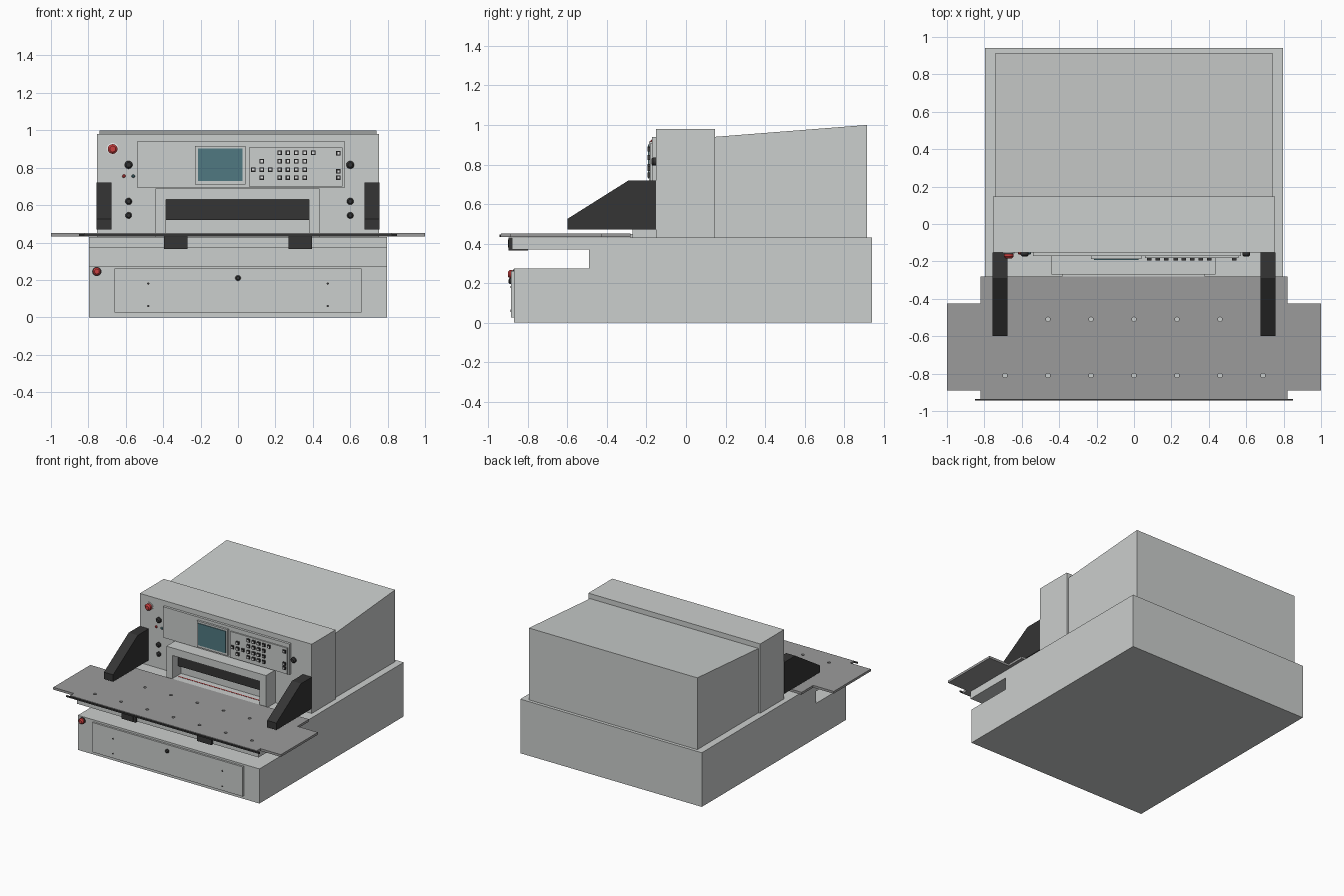
import bpy, bmesh, math
from mathutils import Matrix, Vector

if "Cube" in bpy.data.objects:
    bpy.data.objects.remove(bpy.data.objects["Cube"], do_unlink=True)


def material(name, r, g, b):
    m = bpy.data.materials.new(name)
    m.use_nodes = True
    m.diffuse_color = (r, g, b, 1)
    m.node_tree.nodes["Principled BSDF"].inputs["Base Color"].default_value = (r, g, b, 1)
    return m


body = material("pale grey paint", 0.6, 0.62, 0.61)
steel = material("table grey", 0.33, 0.33, 0.33)
black = material("black", 0.035, 0.035, 0.035)
red = material("red", 0.6, 0.05, 0.05)
teal = material("screen teal", 0.08, 0.19, 0.22)
white = material("key white", 0.8, 0.8, 0.8)


def finish(name, bm, mat):
    bmesh.ops.recalc_face_normals(bm, faces=bm.faces)
    mesh = bpy.data.meshes.new(name)
    bm.to_mesh(mesh)
    bm.free()
    mesh.materials.append(mat)
    ob = bpy.data.objects.new(name, mesh)
    bpy.context.collection.objects.link(ob)
    return ob


def add_box(bm, x, y, z):
    size = Matrix.Diagonal((x[1] - x[0], y[1] - y[0], z[1] - z[0], 1))
    mid = Matrix.Translation((sum(x) / 2, sum(y) / 2, sum(z) / 2))
    bmesh.ops.create_cube(bm, size=1, matrix=mid @ size)


def box(name, x, y, z, mat):
    bm = bmesh.new()
    add_box(bm, x, y, z)
    return finish(name, bm, mat)


def prism(name, points, axis, lo, hi, mat):
    """Extrude an outline along x, y or z."""
    place = {"x": lambda a, b: (lo, a, b), "y": lambda a, b: (a, lo, b),
             "z": lambda a, b: (a, b, lo)}[axis]
    bm = bmesh.new()
    face = bm.faces.new([bm.verts.new(place(a, b)) for a, b in points])
    out = bmesh.ops.extrude_face_region(bm, geom=[face])
    step = Vector([(hi - lo) * (axis == c) for c in "xyz"])
    bmesh.ops.translate(bm, vec=step, verts=[v for v in out["geom"] if isinstance(v, bmesh.types.BMVert)])
    return finish(name, bm, mat)


def smooth(ob):
    bpy.ops.object.select_all(action="DESELECT")
    ob.select_set(True)
    bpy.context.view_layer.objects.active = ob
    bpy.ops.object.shade_smooth_by_angle()


def button(name, x, z, r, back, front, mat):
    """Round button with a chamfered front, pointing at -y."""
    bm = bmesh.new()
    turn = Matrix.Rotation(math.pi / 2, 4, "X")
    split = back + (front - back) * 0.6
    for a, b, r1, r2 in ((back, split, r, r), (split, front, r, r * 0.6)):
        at = Matrix.Translation((x, (a + b) / 2, z))
        bmesh.ops.create_cone(bm, cap_ends=True, segments=20, radius1=r1, radius2=r2,
                              depth=a - b, matrix=at @ turn)
    smooth(finish(name, bm, mat))


# Base with the slot under the table
prism("base", [(-0.87, 0), (0.94, 0), (0.94, 0.43), (-0.88, 0.43), (-0.88, 0.37),
               (-0.49, 0.37), (-0.49, 0.275), (-0.87, 0.275)], "x", -0.797, 0.797, body)
box("access_panel", (-0.66, 0.66), (-0.885, -0.87), (0.025, 0.26), body)
button("panel_lock", 0, 0.21, 0.015, -0.885, -0.897, black)
for x in (-0.48, 0.48):
    for z in (0.06, 0.18):
        button("panel_screw", x, z, 0.006, -0.885, -0.888, black)
button("base_stop_ring", -0.755, 0.245, 0.025, -0.87, -0.878, black)
button("base_stop_button", -0.755, 0.245, 0.021, -0.878, -0.9, red)

# Rear hood and front column
prism("rear_hood", [(0.145, 0.43), (0.915, 0.43), (0.915, 1.0), (0.145, 0.94)], "x", -0.74, 0.74, body)
box("column", (-0.755, 0.755), (-0.153, 0.147), (0.43, 0.98), body)

# Work table with drilled holes
half = [(0.82, -0.935), (0.82, -0.89), (1, -0.89), (1, -0.425), (0.82, -0.425), (0.82, -0.28)]
outline = half + [(-x, y) for x, y in reversed(half)]
table = prism("table", outline, "z", 0.432, 0.45, steel)
bm = bmesh.new()
for y, n in ((-0.51, 2), (-0.81, 3)):
    for i in range(-n, n + 1):
        bmesh.ops.create_cone(bm, cap_ends=True, segments=12, radius1=0.012, radius2=0.012,
                              depth=0.1, matrix=Matrix.Translation((i * 0.23, y, 0.44)))
drill = finish("hole_cutter", bm, steel)
drill.hide_render = True
cut = table.modifiers.new("holes", "BOOLEAN")
cut.operation, cut.solver, cut.object = "DIFFERENCE", "EXACT", drill
bpy.ops.object.select_all(action="DESELECT")
table.select_set(True)
bpy.context.view_layer.objects.active = table
bpy.ops.object.modifier_apply(modifier="holes")
bpy.data.objects.remove(drill, do_unlink=True)
box("table_front_strip", (-0.85, 0.85), (-0.943, -0.935), (0.434, 0.446), black)

# Hand switches below the table and side guards beside it
for side, s in (("right", -1), ("left", 1)):
    x = sorted((s * 0.27, s * 0.395))
    box(side + "_hand_switch", x, (-0.897, -0.8), (0.366, 0.431), black)
    box(side + "_switch_face", (x[0] + 0.02, x[1] - 0.02), (-0.902, -0.897), (0.38, 0.42), black)
    prism(side + "_guard", [(-0.153, 0.72), (-0.29, 0.72), (-0.60, 0.525), (-0.60, 0.47), (-0.153, 0.47)],
          "x", s * 0.677, s * 0.757, black)

# Press housing: arch, blade, clamp and cutting line
prism("press_arch", [(-0.44, 0.43), (-0.385, 0.43), (-0.385, 0.63), (0.38, 0.63), (0.38, 0.43),
                     (0.435, 0.43), (0.435, 0.69), (-0.44, 0.69)], "y", -0.27, -0.153, body)
box("blade", (-0.385, 0.38), (-0.2, -0.153), (0.52, 0.63), black)
box("clamp", (-0.385, 0.38), (-0.165, -0.153), (0.43, 0.52), body)
box("press_floor", (-0.385, 0.38), (-0.28, -0.165), (0.43, 0.448), body)
box("cutting_line", (-0.37, 0.365), (-0.222, -0.214), (0.448, 0.45), red)

# Control panel and screen
box("control_panel", (-0.54, 0.573), (-0.172, -0.153), (0.695, 0.94), body)
box("screen_frame", (-0.23, 0.04), (-0.188, -0.172), (0.71, 0.917), body)
box("screen", (-0.215, 0.025), (-0.193, -0.188), (0.728, 0.902), teal)
box("keypad_plate", (0.06, 0.56), (-0.182, -0.172), (0.70, 0.907), body)

# Keys on a regular grid, the arrow pad and the side column of keys
rows = (0.88, 0.835, 0.79, 0.747)
keys = [(0.222 + 0.045 * i, z) for z in rows for i in range(4)]
keys += [(0.402, rows[0]), (0.127, rows[1]), (0.127, rows[3])]
keys += [(0.127 + 0.045 * i, rows[2]) for i in (-1, 0, 1)]
keys += [(0.537, z) for z in (0.877, 0.78, 0.747)]
key_mesh, cap_mesh = bmesh.new(), bmesh.new()
for x, z in keys:
    add_box(key_mesh, (x - 0.012, x + 0.012), (-0.194, -0.182), (z - 0.012, z + 0.012))
    add_box(cap_mesh, (x - 0.006, x + 0.006), (-0.196, -0.194), (z - 0.006, z + 0.006))
finish("keys", key_mesh, black)
finish("key_caps", cap_mesh, white)

# Stop button, lamps and knobs on the column
button("stop_ring", -0.67, 0.90, 0.032, -0.153, -0.16, white)
button("stop_button", -0.67, 0.90, 0.026, -0.16, -0.185, red)
button("red_lamp", -0.61, 0.755, 0.009, -0.153, -0.163, red)
button("teal_lamp", -0.56, 0.755, 0.009, -0.153, -0.163, teal)
for x in (-0.585, 0.60):
    for z, r in ((0.815, 0.021), (0.62, 0.018), (0.545, 0.017)):
        button("knob", x, z, r, -0.153, -0.175, black)
